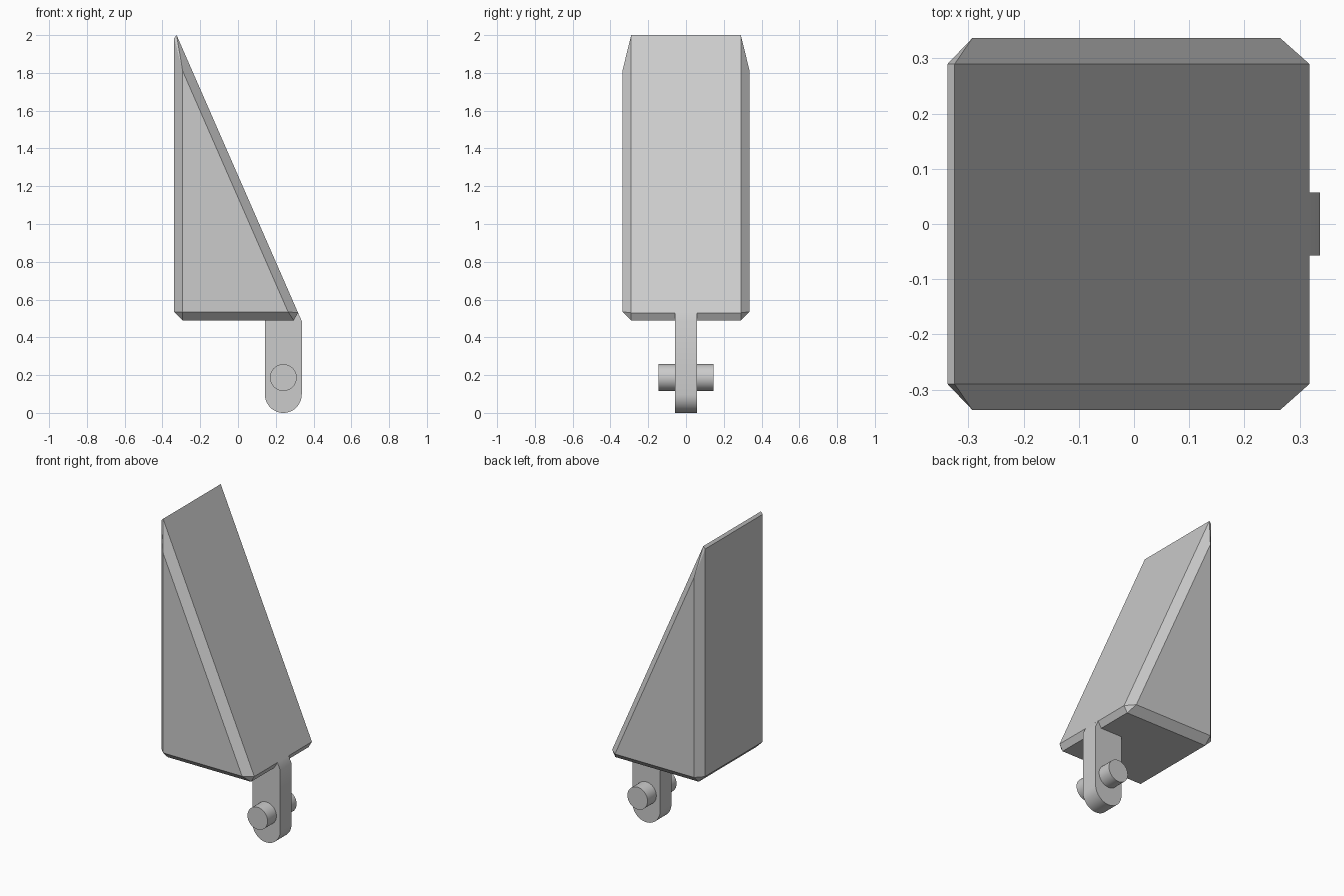
import bpy
import bmesh
import math
from mathutils import Vector

cube = bpy.data.objects.get("Cube")
if cube:
    bpy.data.objects.remove(cube, do_unlink=True)

# Single plain grey
grey = bpy.data.materials.new("plain_grey")
grey.use_nodes = True
colour = (0.6, 0.6, 0.6, 1)
grey.diffuse_color = colour
grey.node_tree.nodes["Principled BSDF"].inputs["Base Color"].default_value = colour


def make_object(name, bm):
    bmesh.ops.recalc_face_normals(bm, faces=bm.faces)
    mesh = bpy.data.meshes.new(name)
    bm.to_mesh(mesh)
    bm.free()
    mesh.materials.append(grey)
    obj = bpy.data.objects.new(name, mesh)
    bpy.context.collection.objects.link(obj)
    return obj


def extrude_profile(name, points, y0, y1):
    """Extrude an x-z outline along y."""
    bm = bmesh.new()
    face = bm.faces.new([bm.verts.new((x, y0, z)) for x, z in points])
    grown = bmesh.ops.extrude_face_region(bm, geom=[face])["geom"]
    verts = [v for v in grown if isinstance(v, bmesh.types.BMVert)]
    bmesh.ops.translate(bm, verts=verts, vec=Vector((0, y1 - y0, 0)))
    return make_object(name, bm)


def arc(cx, cz, radius, start, end, steps):
    angles = [start + (end - start) * i / steps for i in range(steps + 1)]
    return [(cx + radius * math.cos(a), cz + radius * math.sin(a)) for a in angles]


def smooth(obj):
    bpy.ops.object.select_all(action="DESELECT")
    obj.select_set(True)
    bpy.context.view_layer.objects.active = obj
    bpy.ops.object.shade_smooth_by_angle(angle=math.radians(30))


# Chamfered wedge: hull of the wide outline and the smaller side triangles
outline = [(-0.338, 0.535), (-0.338, 1.985), (-0.325, 2.0),
           (0.318, 0.53), (0.295, 0.49), (-0.293, 0.49)]
side = [(-0.293, 0.535), (-0.293, 1.81), (0.265, 0.535)]
bm = bmesh.new()
for sign in (-1, 1):
    for points, y in ((outline, 0.29), (side, 0.337)):
        for x, z in points:
            bm.verts.new((x, sign * y, z))
bmesh.ops.convex_hull(bm, input=bm.verts)
bmesh.ops.dissolve_limit(bm, angle_limit=math.radians(2),
                         verts=bm.verts, edges=bm.edges)
make_object("wedge_body", bm)

# Hanging tab with a round lower end and a sloped top
tab_x, half = 0.24, 0.0975
tab = arc(tab_x, half, half, math.pi, 2 * math.pi, 24)
tab += [(tab_x + half, 0.487), (0.317, 0.532), (tab_x - half, 0.532)]
smooth(extrude_profile("mounting_tab", tab, -0.057, 0.057))

# Cross pin through the tab
pin = arc(tab_x, 0.187, 0.071, 0, 2 * math.pi, 32)[:-1]
smooth(extrude_profile("cross_pin", pin, -0.146, 0.146))
